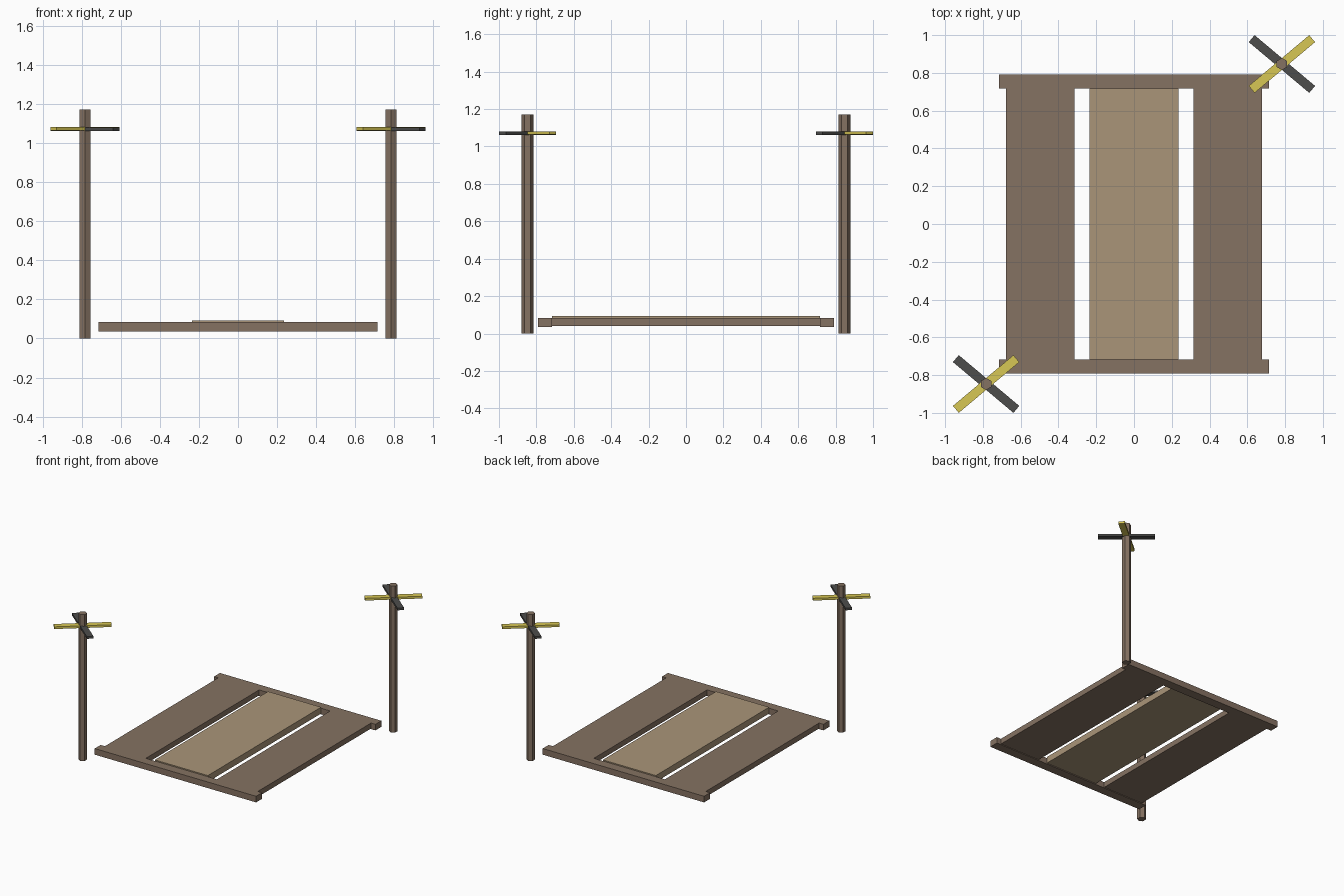
import bpy, bmesh, math
from mathutils import Matrix

if "Cube" in bpy.data.objects:
    bpy.data.objects.remove(bpy.data.objects["Cube"])


def material(name, rgb):
    m = bpy.data.materials.new(name)
    m.diffuse_color = (*rgb, 1)
    m.use_nodes = True
    m.node_tree.nodes["Principled BSDF"].inputs["Base Color"].default_value = m.diffuse_color
    return m


WOOD = material("dark wood", (0.235, 0.168, 0.122))
TAN = material("light wood", (0.40, 0.30, 0.19))
YELLOW = material("yellow", (0.68, 0.57, 0.09))
BLACK = material("charcoal", (0.075, 0.075, 0.072))


def finish(name, bm, mat):
    mesh = bpy.data.meshes.new(name)
    bm.to_mesh(mesh)
    bm.free()
    mesh.materials.append(mat)
    ob = bpy.data.objects.new(name, mesh)
    bpy.context.collection.objects.link(ob)
    return ob


def box(name, lo, hi, mat, place=Matrix()):
    size = [b - a for a, b in zip(lo, hi)]
    mid = [(a + b) / 2 for a, b in zip(lo, hi)]
    bm = bmesh.new()
    bmesh.ops.create_cube(bm, size=1, matrix=place @ Matrix.Translation(mid) @ Matrix.Diagonal((*size, 1)))
    return finish(name, bm, mat)


def hex_prism(name, x, y, z0, z1, r, mat):
    bm = bmesh.new()
    bmesh.ops.create_cone(bm, cap_ends=True, segments=6, radius1=r, radius2=r, depth=z1 - z0,
                          matrix=Matrix.Translation((x, y, (z0 + z1) / 2)))
    return finish(name, bm, mat)


# Platform: end rails, side planks and a raised centre panel
for s, side in ((-1, "front"), (1, "back")):
    y0, y1 = sorted((s * 0.717, s * 0.792))
    box(side + "_rail", (-0.715, y0, 0.035), (0.715, y1, 0.084), WOOD)
for s, side in ((-1, "left"), (1, "right")):
    x0, x1 = sorted((s * 0.315, s * 0.677))
    box(side + "_plank", (x0, -0.717, 0.04), (x1, 0.717, 0.084), WOOD)
box("centre_panel", (-0.235, -0.717, 0.042), (0.235, 0.717, 0.093), TAN)

# Two diagonal corner posts, each with a crossed pair of bars
for s, side in ((-1, "front_left"), (1, "back_right")):
    x, y = s * 0.783, s * 0.847
    hex_prism(side + "_post", x, y, 0, 1.172, 0.032, WOOD)
    for angle, tint, mat, top in ((40, "yellow", YELLOW, 1.081), (-40, "dark", BLACK, 1.079)):
        place = Matrix.Translation((x, y, 0)) @ Matrix.Rotation(math.radians(angle), 4, 'Z')
        box(f"{side}_{tint}_bar", (-0.209, -0.024, top - 0.018), (0.209, 0.024, top), mat, place)
